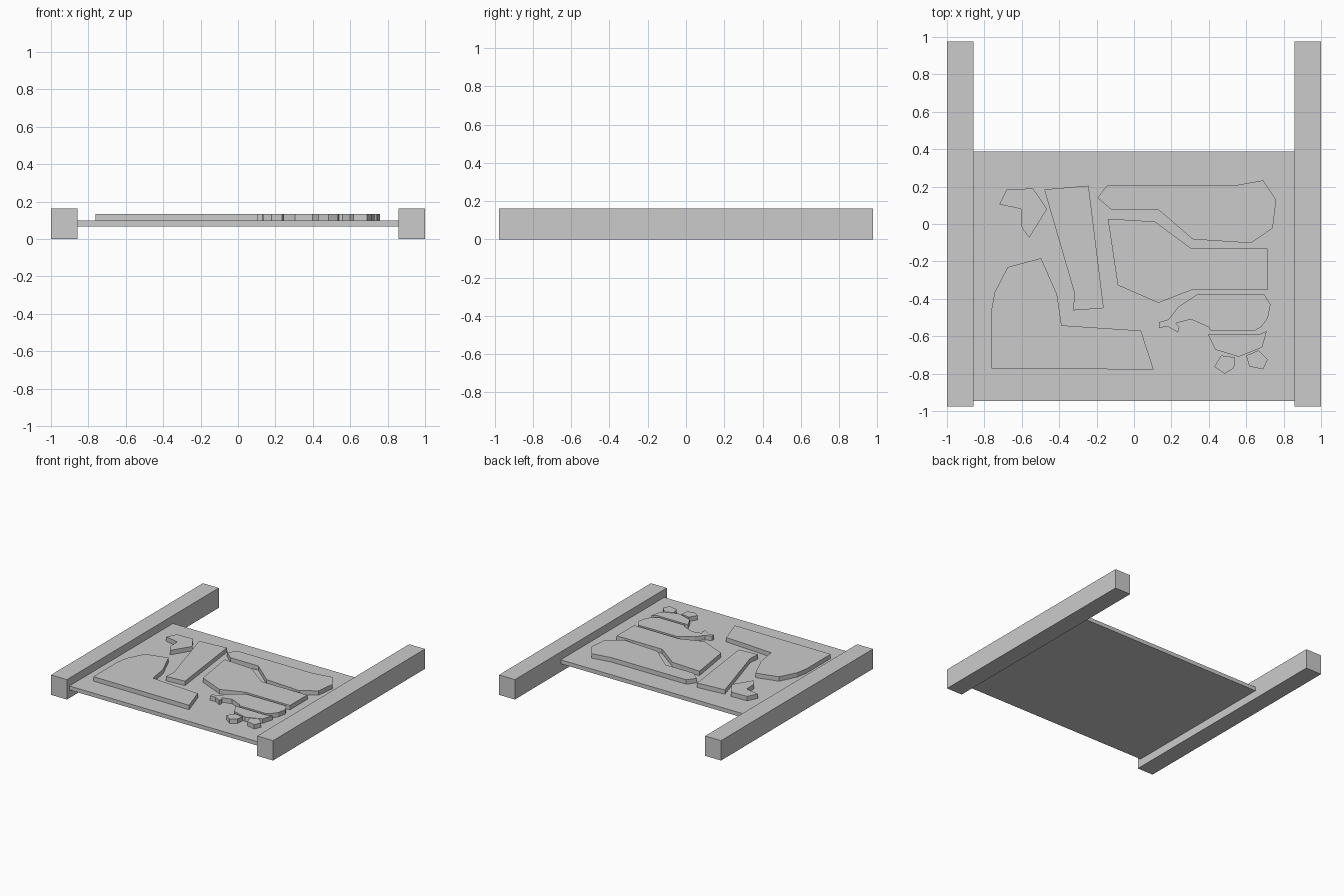
import bpy, bmesh

if "Cube" in bpy.data.objects:
    bpy.data.objects.remove(bpy.data.objects["Cube"])

PANEL_BOTTOM, PANEL_TOP, RELIEF_TOP = 0.066, 0.098, 0.134


def prism(name, outline, z0, z1):
    """Extrude a flat outline from z0 up to z1."""
    bm = bmesh.new()
    face = bm.faces.new([bm.verts.new((x, y, z0)) for x, y in outline])
    top = bmesh.ops.extrude_face_region(bm, geom=[face])["geom"]
    moved = [v for v in top if isinstance(v, bmesh.types.BMVert)]
    bmesh.ops.translate(bm, verts=moved, vec=(0, 0, z1 - z0))
    if face not in bm.faces:
        bm.faces.new([v for v in bm.verts if v not in moved])
    bmesh.ops.recalc_face_normals(bm, faces=bm.faces)
    mesh = bpy.data.meshes.new(name)
    bm.to_mesh(mesh)
    bm.free()
    obj = bpy.data.objects.new(name, mesh)
    bpy.context.collection.objects.link(obj)
    return obj


def box(name, x0, x1, y0, y1, z0, z1):
    return prism(name, [(x0, y0), (x1, y0), (x1, y1), (x0, y1)], z0, z1)


def relief(name, *outline):
    return prism(name, outline, PANEL_TOP, RELIEF_TOP)


# Side posts and the board between them
for side, name in ((-1, "left_post"), (1, "right_post")):
    a, b = sorted((side * 0.857, side))
    box(name, a, b, -0.977, 0.977, 0, 0.162)
box("board", -0.857, 0.857, -0.945, 0.387, PANEL_BOTTOM, PANEL_TOP)

# Raised cut-out shapes on the board
relief("relief_hook", (-.68, .185), (-.54, .19), (-.465, .08), (-.56, -.073),
       (-.6, -.02), (-.603, .08), (-.72, .105))
relief("relief_slanted_bar", (-.48, .185), (-.243, .205), (-.162, -.45),
       (-.327, -.462), (-.317, -.375))
relief("relief_upper_band", (-.145, .205), (.53, .205), (.69, .233), (.76, .13),
       (.742, -.022), (.625, -.102), (.315, -.082), (.128, .078), (-.123, .078),
       (-.195, .14))
relief("relief_lower_band", (-.14, .028), (.112, .013), (.305, -.13), (.715, -.13),
       (.715, -.354), (.31, -.352), (.13, -.422), (-.087, -.327))
relief("relief_boot", (-.497, -.183), (-.412, -.375), (-.387, -.542), (.037, -.57),
       (.105, -.778), (-.762, -.773), (-.762, -.457), (-.745, -.365), (-.675, -.23))
relief("relief_snout", (.34, -.375), (.695, -.375), (.73, -.43), (.715, -.505),
       (.68, -.55), (.645, -.57), (.41, -.57), (.4, -.552), (.305, -.51),
       (.225, -.53), (.243, -.55), (.235, -.58), (.18, -.548), (.135, -.555),
       (.135, -.525), (.185, -.51), (.235, -.445))
relief("relief_bowl", (.395, -.59), (.67, -.59), (.71, -.572), (.685, -.66),
       (.56, -.71), (.435, -.672))
relief("relief_left_foot", (.465, -.703), (.54, -.713), (.535, -.77),
       (.485, -.8), (.43, -.763))
relief("relief_right_foot", (.667, -.675), (.715, -.725), (.69, -.777),
       (.617, -.762), (.6, -.703))
